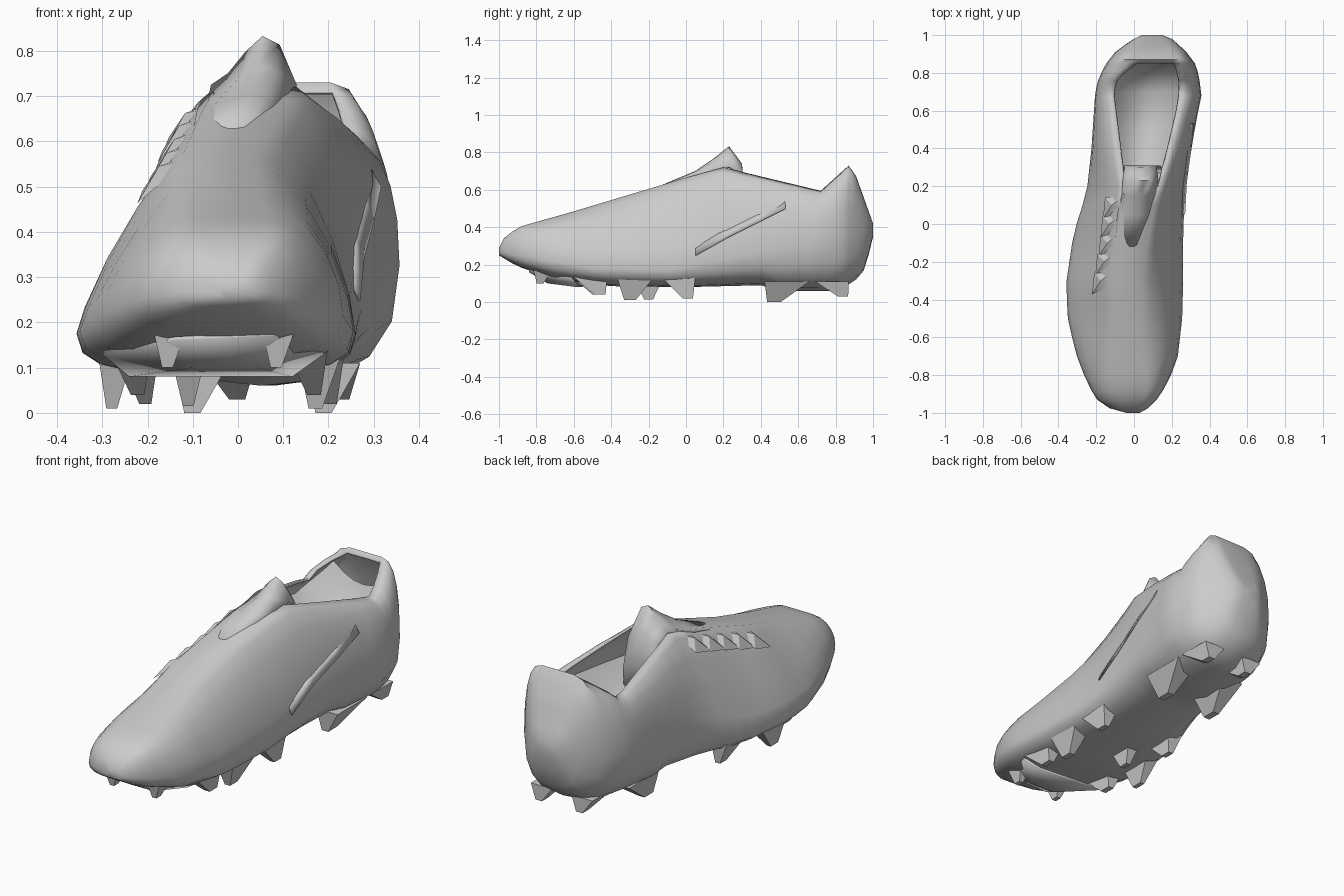
import bpy, bmesh, math

if "Cube" in bpy.data.objects:
    bpy.data.objects.remove(bpy.data.objects["Cube"])

grey = bpy.data.materials.new("mid grey")
grey.diffuse_color = (0.6, 0.6, 0.6, 1)
grey.use_nodes = True
grey.node_tree.nodes["Principled BSDF"].inputs["Base Color"].default_value = grey.diffuse_color


def make(name, verts, faces, angle=50, thick=0):
    me = bpy.data.meshes.new(name)
    me.from_pydata(verts, [], faces)
    bm = bmesh.new()
    bm.from_mesh(me)
    bmesh.ops.recalc_face_normals(bm, faces=bm.faces)
    bm.to_mesh(me)
    bm.free()
    ob = bpy.data.objects.new(name, me)
    bpy.context.collection.objects.link(ob)
    me.materials.append(grey)
    if thick:
        m = ob.modifiers.new("wall", 'SOLIDIFY')
        m.thickness, m.offset = thick, -1
    bpy.ops.object.select_all(action='DESELECT')
    ob.select_set(True)
    bpy.context.view_layer.objects.active = ob
    bpy.ops.object.shade_smooth_by_angle(angle=math.radians(angle))
    return ob


def at(profile, y):
    for (a, u), (b, v) in zip(profile, profile[1:]):
        if y <= b:
            t = max(0, (y - a) / (b - a))
            return u + (v - u) * t
    return profile[-1][1]


# Profiles along the length of the boot: (y, value)
LEFT = [(-1, -.04), (-.975, -.13), (-.93, -.195), (-.85, -.245), (-.68, -.31), (-.5, -.35), (-.32, -.36),
        (-.05, -.32), (.17, -.25), (.4, -.225), (.7, -.205), (.76, -.19), (.84, -.155), (.91, -.10), (.97, -.02), (1, .04)]
RIGHT = [(-1, .03), (-.975, .075), (-.93, .12), (-.85, .175), (-.72, .23), (-.5, .255), (-.32, .26), (-.05, .26),
         (.17, .27), (.4, .305), (.55, .33), (.68, .357), (.76, .347), (.84, .33), (.92, .27), (.98, .20), (1, .15)]
BOTTOM = [(-1, .25), (-.9, .19), (-.7, .125), (-.4, .085), (0, .08), (.4, .09), (.5, .06), (.8, .06), (.9, .11), (.96, .18), (1, .35)]
WIDEST = [(-1, .27), (-.85, .24), (-.5, .18), (-.1, .17), (.3, .25), (.7, .33), (1, .38)]
TOP = [(-1, .29), (-.975, .34), (-.9, .40), (-.6, .485), (-.3, .575), (0, .665), (.2, .72), (.72, .595), (.87, .73), (.9, .70), (1, .42)]
RIM_L = [(-1, -.03), (-.9, -.09), (-.6, -.11), (-.3, -.12), (0, -.08), (.2, -.05), (.5, -.085), (.7, -.11), (.78, -.08), (.85, .02), (.93, .05), (1, .06)]
RIM_R = [(-1, .01), (-.9, .07), (-.6, .05), (-.3, .04), (0, .09), (.2, .13), (.4, .18), (.6, .225), (.7, .24), (.78, .235), (.85, .21), (.93, .19), (1, .13)]
SHAPE_R = [(-1, .9), (-.8, 1), (-.5, 1.25), (-.1, 1.4), (.15, 1.3), (.4, 1), (.8, .8), (1, .8)]
SHAPE_L = [(-1, .9), (-.85, 1.1), (-.5, 1.6), (-.1, 1.65), (.2, 1.4), (.45, 1), (1, .9)]
UNDER = [(-1, .6), (-.1, .55), (.3, .7), (.6, .8), (1, .7)]

# Upper: cross-sections lofted toe to heel, collar faces left out
ys = [-1, -.975, -.93, -.88, -.8, -.7, -.6, -.5, -.4, -.3, -.2, -.1, 0, .1, .2, .3, .4, .5, .6, .68, .72, .76, .81, .85, .87, .91, .95, .98, 1]
N = 5
R_SIDE, L_SIDE = (RIGHT, RIM_R, SHAPE_R), (LEFT, RIM_L, SHAPE_L)


def side(y, prof):
    x0, rim, p = (at(q, y) for q in prof)
    zm, zt, zb = at(WIDEST, y), at(TOP, y), at(BOTTOM, y)
    mid = (at(LEFT, y) + at(RIGHT, y)) / 2
    pts = []
    for i in range(N + 1):      # rim down to the widest line
        a = math.pi / 2 * (1 - i / N)
        c, s = max(0, math.cos(a)) ** p, max(0, math.sin(a)) ** p
        pts.append((rim + (x0 - rim) * c, y, zm + (zt - zm) * s))
    for i in range(1, 4):       # under to the sole
        a = math.pi / 2 * i / 4
        pts.append((mid + (x0 - mid) * math.cos(a) ** at(UNDER, y), y, zm - (zm - zb) * math.sin(a) ** .8))
    return pts


def surface_x(y, z, prof):
    x0, rim, p = (at(q, y) for q in prof)
    s = min(1, max(0, (z - at(WIDEST, y)) / (at(TOP, y) - at(WIDEST, y))))
    return rim + (x0 - rim) * (1 - s ** (2 / p)) ** (p / 2)


verts, faces = [], []
for y in ys:
    mid = (at(LEFT, y) + at(RIGHT, y)) / 2
    verts += side(y, R_SIDE) + [(mid, y, at(BOTTOM, y))] + side(y, L_SIDE)[::-1]
M = len(verts) // len(ys)
for k in range(len(ys) - 1):
    for j in range(M):
        if j == M - 1 and .2 <= ys[k] < .85:
            continue
        n = (j + 1) % M
        faces.append((k * M + j, k * M + n, (k + 1) * M + n, (k + 1) * M + j))
faces += [tuple(range(M)), tuple(range((len(ys) - 1) * M, len(ys) * M))]
make("upper", verts, faces, 60, .012)

# Insole: deep dished lining inside the collar
iv, jf = [], []
for y, z, rise in ((.12, .40, .12), (.3, .36, .16), (.5, .33, .19), (.7, .33, .18), (.8, .40, .16), (.87, .56, .08)):
    a, b = surface_x(y, z + rise, L_SIDE) + .015, surface_x(y, z + rise, R_SIDE) - .015
    for i in range(7):
        u = i / 3 - 1
        iv.append(((a + b) / 2 + (b - a) / 2 * u, y, z + rise * u * u))
for k in range(5):
    for i in range(6):
        q = k * 7 + i
        jf.append((q, q + 1, q + 8, q + 7))
make("insole", iv, jf, 60)

# Tongue: arched sheet rising from the throat and folding into the collar
rows = [(-.12, -.10, .04, .62, .01), (.05, -.09, .09, .672, .03), (.15, -.065, .115, .70, .07),
        (.23, -.06, .13, .725, .11), (.30, -.05, .12, .68, .06), (.31, -.06, .14, .52, .03), (.26, -.1, .17, .32, .0)]
tv, tf = [], []
for y, a, b, z, h in rows:
    for i in range(6):
        t = i / 5
        tv.append((a + (b - a) * t, y, z + h * max(0, math.sin(math.pi * t ** 1.6))))
for k in range(len(rows) - 1):
    for i in range(5):
        a = k * 6 + i
        tf.append((a, a + 1, a + 7, a + 6))
make("tongue", tv, tf, 60, .01)


# Laces: folded wedges lying on the inner slope of the throat
def lace(y, drop, w):
    z = at(TOP, y) - drop
    x = surface_x(y, z, L_SIDE)
    v = [(x - w, y - .07, z - w * 1.2), (x + w, y - .03, z + w * .5), (x + w, y + .05, z + w * .7),
         (x - w * .8, y + .04, z - w * .7), (x - .008, y, z + .015)]
    make("lace", v, [(0, 1, 4), (1, 2, 4), (2, 3, 4), (3, 0, 4), (3, 2, 1, 0)], 30)


for i in range(5):
    lace(-.30 + i * .1, .045, .055)

# Side panel: slim raised flap lying along the outer quarter
edge = [(.05, .25), (.22, .345), (.38, .425), (.53, .5)]
fv = [(surface_x(y, z + d, R_SIDE) + o, y, z + d) for d, o in ((0, .01), (.05, -.004)) for y, z in edge]
make("side_flap", fv, [(i, i + 1, i + 5, i + 4) for i in range(3)], 60, .006)


# Studs: tapered four-sided blades under the sole
def stud(x, y, tip, w, d, lean):
    top = at(BOTTOM, y) + .05
    v = []
    for z, s, o in ((top, 1, 0), (tip, .3, lean)):
        v += [(x + o * .3 + w * s * i, y + o + d * s * j, z) for i, j in ((-1, -1), (1, -1), (1, 1), (-1, 1))]
    make("stud", v, [(0, 1, 2, 3), (7, 6, 5, 4)] + [(i, (i + 1) % 4, 4 + (i + 1) % 4, 4 + i) for i in range(4)], 30)


for s in [(-.15, -.76, .10, .04, .06, -.02), (.09, -.76, .10, .04, .06, -.02),
          (-.24, -.53, .04, .05, .10, .06), (.15, -.52, .04, .05, .10, .06),
          (-.27, -.27, .01, .04, .10, -.03), (.18, -.27, .01, .05, .10, -.03),
          (-.22, -.04, .02, .045, .09, .05), (.19, -.04, .02, .045, .09, .05), (-.11, -.2, .015, .04, .08, 0),
          (-.08, .54, .0, .06, .12, -.07), (.21, .54, .0, .06, .12, -.07),
          (-.02, .78, .03, .06, .09, .06), (.21, .78, .03, .06, .09, .06)]:
    stud(*s)

# Sole plate rim: thin ridge across the front of the forefoot
rv = [(-.3, -.60, .13), (-.14, -.84, .16), (.08, -.84, .17), (.19, -.62, .13),
      (-.24, -.55, .08), (-.1, -.74, .10), (.04, -.74, .10), (.12, -.58, .08)]
make("sole_plate", rv, [(0, 1, 5, 4), (1, 2, 6, 5), (2, 3, 7, 6), (4, 5, 6, 7)], 30, .01)
